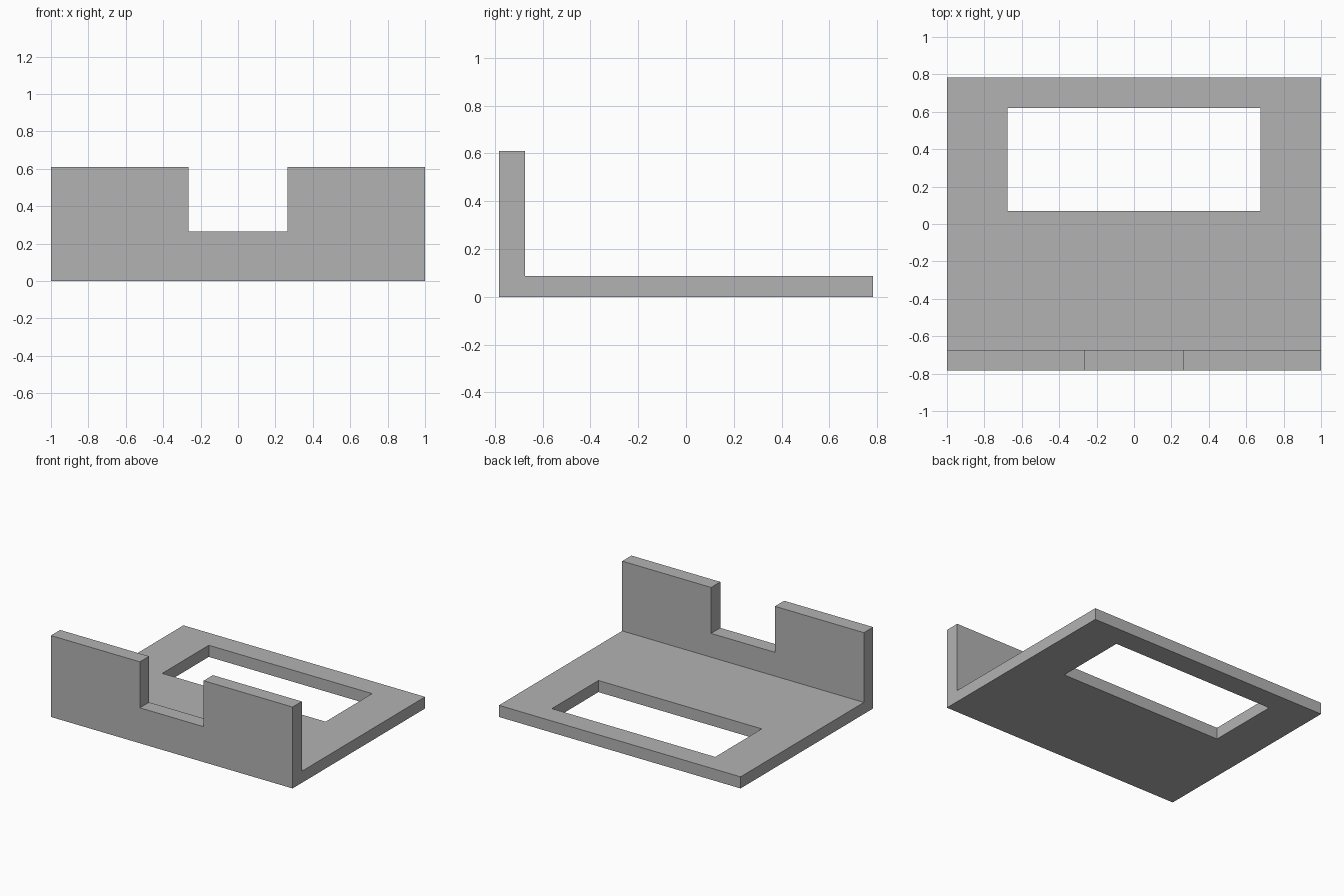
import bpy
import bmesh
from mathutils import Vector

cube = bpy.data.objects.get("Cube")
if cube:
    bpy.data.objects.remove(cube, do_unlink=True)

# Overall sizes
HALF_W, HALF_D = 1.0, 0.783
HEIGHT, FLOOR = 0.609, 0.087
WALL_BACK = -0.674

grey = bpy.data.materials.new("plain grey")
grey.use_nodes = True
colour = (0.45, 0.45, 0.45, 1)
grey.diffuse_color = colour
grey.node_tree.nodes["Principled BSDF"].inputs["Base Color"].default_value = colour


def make_object(name, bm):
    bmesh.ops.recalc_face_normals(bm, faces=bm.faces)
    mesh = bpy.data.meshes.new(name)
    bm.to_mesh(mesh)
    bm.free()
    mesh.materials.append(grey)
    obj = bpy.data.objects.new(name, mesh)
    bpy.context.collection.objects.link(obj)
    return obj


def cutter(name, low, high):
    low, high = Vector(low), Vector(high)
    bm = bmesh.new()
    bmesh.ops.create_cube(bm, size=1)
    bmesh.ops.scale(bm, vec=high - low, verts=bm.verts)
    bmesh.ops.translate(bm, vec=(low + high) / 2, verts=bm.verts)
    obj = make_object(name, bm)
    obj.hide_render = True
    obj.hide_set(True)
    return obj


# L-shaped side profile (y, z) extruded across the width
profile = [(-HALF_D, 0), (HALF_D, 0), (HALF_D, FLOOR),
           (WALL_BACK, FLOOR), (WALL_BACK, HEIGHT), (-HALF_D, HEIGHT)]
bm = bmesh.new()
side = bm.faces.new([bm.verts.new((-HALF_W, y, z)) for y, z in profile])
sweep = bmesh.ops.extrude_face_region(bm, geom=[side])
moved = [v for v in sweep["geom"] if isinstance(v, bmesh.types.BMVert)]
bmesh.ops.translate(bm, vec=(2 * HALF_W, 0, 0), verts=moved)
bracket = make_object("angle_bracket", bm)

# Notch in the upright wall and window in the base plate
cutters = [
    cutter("wall_notch_cutter", (-0.264, -0.9, 0.265), (0.264, -0.6, 0.8)),
    cutter("base_window_cutter", (-0.676, 0.07, -0.1), (0.676, 0.62, 0.2)),
]
for tool in cutters:
    cut = bracket.modifiers.new(tool.name, "BOOLEAN")
    cut.operation = "DIFFERENCE"
    cut.solver = "EXACT"
    cut.object = tool

# Bake the cuts, then drop the cutters
bpy.context.view_layer.update()
graph = bpy.context.evaluated_depsgraph_get()
baked = bpy.data.meshes.new_from_object(bracket.evaluated_get(graph))
bracket.modifiers.clear()
bracket.data = baked
for tool in cutters:
    bpy.data.objects.remove(tool, do_unlink=True)
